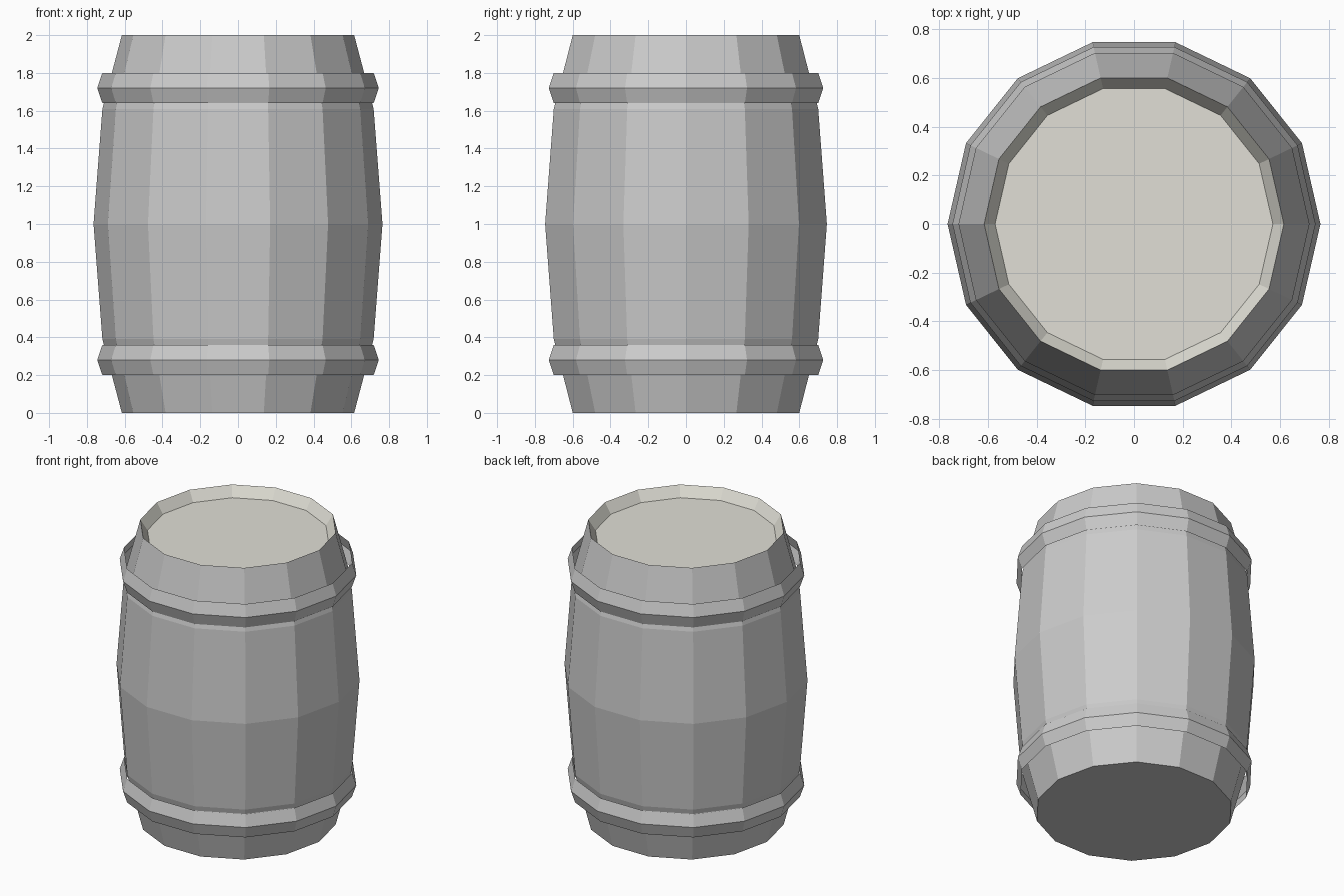
import bpy, bmesh, math

if "Cube" in bpy.data.objects:
    bpy.data.objects.remove(bpy.data.objects["Cube"])

SIDES = 14


def lathe(name, profile, cap=None, color=None):
    """Spin a (radius, z) profile into flat facets; cap is the profile index to fill."""
    bm = bmesh.new()
    rings = []
    for r, z in profile:
        rings.append([bm.verts.new((r * math.cos(math.tau * i / SIDES),
                                    r * math.sin(math.tau * i / SIDES), z))
                      for i in range(SIDES)])
    for low, high in zip(rings, rings[1:]):
        for i in range(SIDES):
            j = (i + 1) % SIDES
            bm.faces.new((low[i], low[j], high[j], high[i]))
    if cap is not None:
        ring = rings[cap]
        bm.faces.new(ring[::-1] if cap == 0 else ring)
    mesh = bpy.data.meshes.new(name)
    bm.to_mesh(mesh)
    bm.free()
    obj = bpy.data.objects.new(name, mesh)
    bpy.context.collection.objects.link(obj)
    if color:
        mat = bpy.data.materials.new(name + "_color")
        mat.diffuse_color = color
        mat.use_nodes = True
        mat.node_tree.nodes["Principled BSDF"].inputs["Base Color"].default_value = mat.diffuse_color
        mesh.materials.append(mat)
    return obj


# Bulging body, closed at the bottom
lathe("barrel_body", [(0.615, 0), (0.718, 0.39), (0.765, 1.0),
                      (0.718, 1.61), (0.615, 2.0)], cap=0)

# Recessed pale lid with its sloping inner rim
lathe("lid", [(0.615, 2.0), (0.57, 1.93)], cap=1, color=(0.75, 0.74, 0.67, 1))

# Open hoops around the body: the edge away from the middle stands clear
for name, z in (("lower_hoop", 0.28), ("upper_hoop", 1.72)):
    lathe(name, [(0.718, z - 0.08), (0.745, z), (0.718, z + 0.08)])
